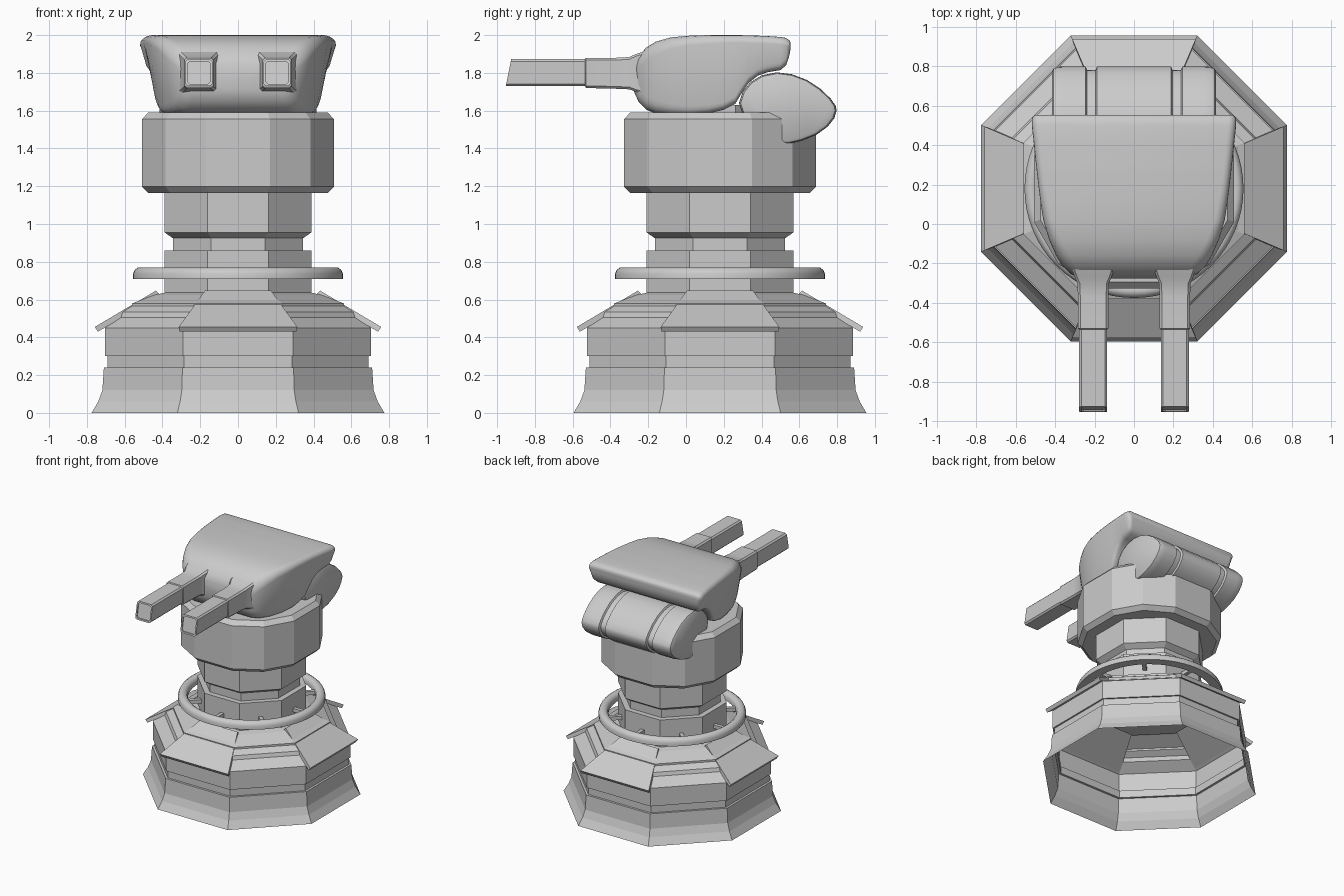
import bpy, bmesh, math

if "Cube" in bpy.data.objects:
    bpy.data.objects.remove(bpy.data.objects["Cube"])

CY = 0.18  # centre line of the pedestal

grey = bpy.data.materials.new("metal_grey")
grey.diffuse_color = (0.6, 0.6, 0.6, 1)
grey.use_nodes = True
grey.node_tree.nodes["Principled BSDF"].inputs["Base Color"].default_value = grey.diffuse_color


def loft(name, loops, cap=True, smooth=None, closed=False):
    """Skin a list of equally long vertex loops."""
    bm = bmesh.new()
    rows = [[bm.verts.new(p) for p in lp] for lp in loops]
    n = len(rows[0])
    pairs = list(zip(rows, rows[1:]))
    if closed:
        pairs.append((rows[-1], rows[0]))
    for a, b in pairs:
        for i in range(n):
            j = (i + 1) % n
            bm.faces.new((a[i], a[j], b[j], b[i]))
    if cap:
        bm.faces.new(rows[0])
        bm.faces.new(rows[-1])
    bmesh.ops.recalc_face_normals(bm, faces=bm.faces)
    me = bpy.data.meshes.new(name)
    bm.to_mesh(me)
    bm.free()
    me.materials.append(grey)
    if smooth:
        me.shade_smooth()
        me.set_sharp_from_angle(angle=math.radians(smooth))
    ob = bpy.data.objects.new(name, me)
    bpy.context.collection.objects.link(ob)
    return ob


def polygon(n, phase):
    """Regular polygon whose flats are at distance 1."""
    r = 1 / math.cos(math.pi / n)
    return [(r * math.cos(2 * math.pi * (i + phase) / n),
             r * math.sin(2 * math.pi * (i + phase) / n)) for i in range(n)]


def stack(name, outline, profile, **kw):
    return loft(name, [[(x * a, CY + y * a, z) for x, y in outline] for a, z in profile], **kw)


OCT = polygon(8, 0.5)

# Hollow octagonal base with a stepped roof
stack("base_shell", OCT, [(.775, 0), (.74, .06), (.718, .12), (.71, .24), (.692, .24), (.692, .30),
                          (.705, .30), (.705, .45), (.62, .505), (.61, .535), (.56, .565),
                          (.56, .58), (.44, .625), (.37, .64)], cap=False)

# Four sloped armour plates on the roof
for k in range(4):
    c, s = math.cos(k * math.pi / 2), math.sin(k * math.pi / 2)

    def edge(w):
        return [(a * c - h * s, CY + a * s + h * c, z) for a, z, h in w]
    outer = edge([(.758, .455, .314), (.742, .43, .31), (.742, .43, -.31), (.758, .455, -.314)])
    inner = edge([(.435, .647, .175), (.41, .622, .17), (.41, .622, -.17), (.435, .647, -.175)])
    loft("roof_plate_%d" % (k + 1), [outer, inner])

# Octagonal column with a narrow neck
stack("column", OCT, [(.388, .60), (.388, .86), (.345, .86), (.345, .925), (.388, .955), (.388, 1.19)])

# Ring around the column and the small brackets that hold it
ring_outline = [(math.cos(i * math.pi / 32), math.sin(i * math.pi / 32)) for i in range(64)]
stack("ring", ring_outline, [(.482, .71), (.555, .71), (.555, .738), (.547, .757), (.53, .769),
                             (.507, .769), (.49, .757), (.482, .738)],
      cap=False, closed=True, smooth=40)
for k in range(8):
    t = k * math.pi / 4
    c, s = math.cos(t), math.sin(t)
    loft("ring_bracket_%d" % (k + 1),
         [[(r * c - h * s, CY + r * s + h * c, z) for h, z in
           ((-.015, .71), (.015, .71), (.015, .74), (-.015, .74))] for r in (.37, .50)])

# Collar: octagon with the front, back and side corners cut off
quarter = [(1, -.333), (1, .333), (.755, .755)]
collar = []
for k in range(4):
    c, s = round(math.cos(k * math.pi / 2)), round(math.sin(k * math.pi / 2))
    collar += [(x * c - y * s, x * s + y * c) for x, y in quarter]
stack("collar", collar, [(.475, 1.165), (.508, 1.198), (.508, 1.555), (.475, 1.59)])

# Pivot under the gun housing
stack("pivot", OCT, [(.2, 1.57), (.2, 1.63)])


def rounded(y, ht, hb, zb, zt, r, n=5):
    """Rounded cross-section that narrows downward."""
    pts = []
    r = min(r, (zt - zb) * .45)
    for q, (sx, sz) in enumerate(((1, 1), (-1, 1), (-1, -1), (1, -1))):
        h = ht if sz > 0 else hb
        cz = zt - r if sz > 0 else zb + r
        for i in range(n):
            a = math.pi / 2 * (q + i / (n - 1))
            pts.append((sx * (h - r) + r * math.cos(a), y, cz + r * math.sin(a)))
    return pts


# Gun housing
loft("gun_housing", [rounded(*s) for s in (
    (-.275, .28, .27, 1.70, 1.85, .04), (-.25, .325, .30, 1.645, 1.89, .06),
    (-.21, .365, .33, 1.605, 1.935, .07), (-.16, .395, .35, 1.585, 1.965, .07),
    (-.08, .43, .38, 1.577, 1.988, .06), (.02, .46, .40, 1.575, 1.997, .05),
    (.12, .475, .42, 1.585, 2.0, .045), (.20, .485, .43, 1.605, 2.0, .04),
    (.26, .492, .44, 1.635, 2.0, .04), (.29, .495, .45, 1.685, 2.0, .04),
    (.33, .50, .46, 1.745, 1.998, .04), (.38, .505, .47, 1.785, 1.997, .04),
    (.43, .51, .48, 1.803, 1.995, .04), (.50, .518, .49, 1.815, 1.99, .04),
    (.53, .518, .495, 1.84, 1.985, .04), (.548, .51, .495, 1.895, 1.972, .03),
    (.553, .495, .485, 1.925, 1.96, .015))], smooth=40)

# Twin barrels with slanted, recessed muzzles
for side, sx in (("left", -1), ("right", 1)):
    loops = []
    for y, h, zb, zt in ((-.20, .115, 1.68, 1.92), (-.265, .095, 1.70, 1.90), (-.30, .08, 1.713, 1.884),
                         (-.37, .077, 1.716, 1.88), (-.53, .077, 1.72, 1.88), (-.535, .071, 1.73, 1.873),
                         (-.94, .071, 1.73, 1.873), (-.94, .06, 1.742, 1.861), (-.93, .06, 1.742, 1.861)):
        b = .012
        sl = .2 if y < -.9 else 0
        ring = [(-h + b, zb), (h - b, zb), (h, zb + b), (h, zt - b),
                (h - b, zt), (-h + b, zt), (-h, zt - b), (-h, zb + b)]
        loops.append([(sx * .207 + x, y + sl * (z - 1.80), z) for x, z in ring])
    loft("barrel_" + side, loops, smooth=30)

# Egg-shaped drum behind the housing, with two grooves
egg = [(.28, 1.64), (.30, 1.70), (.34, 1.75), (.40, 1.787), (.48, 1.803), (.56, 1.793), (.64, 1.763),
       (.71, 1.717), (.765, 1.665), (.793, 1.625), (.798, 1.60), (.785, 1.56), (.75, 1.515),
       (.69, 1.472), (.61, 1.44), (.54, 1.424), (.50, 1.427), (.44, 1.46), (.36, 1.52), (.30, 1.58)]
half = [(.415, .90), (.407, .965), (.385, .995), (.35, 1), (.245, 1), (.238, .925), (.195, .925), (.188, 1)]
sections = half + [(-x, k) for x, k in reversed(half)]
loft("rear_drum", [[(x, .55 + (y - .55) * k, 1.61 + (z - 1.61) * k) for y, z in egg]
                   for x, k in sections], smooth=40)
